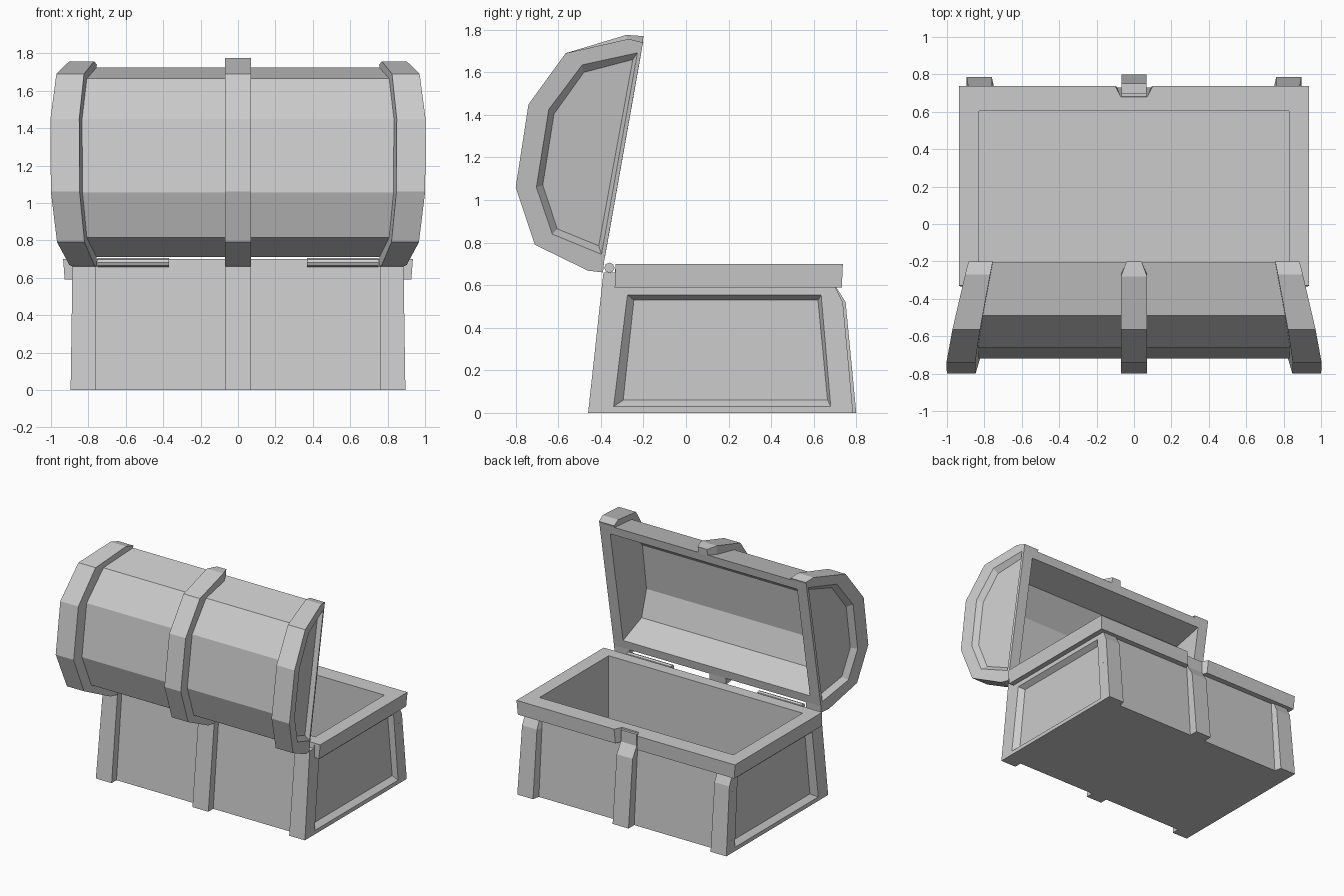
import bpy, bmesh, math

if "Cube" in bpy.data.objects:
    bpy.data.objects.remove(bpy.data.objects["Cube"])

def finish(name, bm):
    bmesh.ops.remove_doubles(bm, verts=bm.verts, dist=0.0005)
    bmesh.ops.recalc_face_normals(bm, faces=bm.faces)
    me = bpy.data.meshes.new(name)
    bm.to_mesh(me)
    bm.free()
    ob = bpy.data.objects.new(name, me)
    bpy.context.collection.objects.link(ob)
    return ob

def mirror_x(ob):
    ob.modifiers.new("mirror", 'MIRROR').use_mirror_merge = False

def bridge(bm, a, b, skip_last=False):
    n = len(a)
    for i in range(n - 1 if skip_last else n):
        j = (i + 1) % n
        bm.faces.new((a[i], a[j], b[j], b[i]))

def loft(name, loops):
    bm = bmesh.new()
    rows = [[bm.verts.new(p) for p in loop] for loop in loops]
    for a, b in zip(rows, rows[1:]):
        bridge(bm, a, b)
    bm.faces.new(rows[0])
    bm.faces.new(rows[-1])
    return finish(name, bm)

def shell(name, outer, recess, panel, cavity, width, depth, cavity_x):
    """Hollow half: YZ profiles whose last-to-first edge is the opening."""
    bm = bmesh.new()
    def row(prof, s, off):
        return [bm.verts.new((s * (width(y, z) - off), y, z)) for y, z in prof]
    outs, ins = [], []
    for s in (-1, 1):
        o, r, p = row(outer, s, 0), row(recess, s, 0), row(panel, s, depth)
        bridge(bm, o, r)
        bridge(bm, r, p)
        bm.faces.new(p)
        c = [bm.verts.new((s * cavity_x, y, z)) for y, z in cavity]
        bm.faces.new(c)
        outs.append(o)
        ins.append(c)
        bm.faces.new((o[0], o[-1], c[-1], c[0]))
    bridge(bm, outs[0], outs[1], True)
    bridge(bm, ins[0], ins[1], True)
    for k in (0, -1):
        bm.faces.new((outs[0][k], outs[1][k], ins[1][k], ins[0][k]))
    return finish(name, bm)

def strap(name, outer, inner, lo, hi, flare=0.0):
    """Band lying on a body profile, between x = lo(y, z) and x = hi(y, z)."""
    return loft(name, [[(lo(*i) - flare, *i), (lo(*o), *o), (hi(*o), *o), (hi(*i), *i)]
                       for o, i in zip(outer, inner)])

# widths: the base is almost straight, the lid widens away from its opening
def base_w(y, z):
    return 0.895 - 0.015 * z

def lid_d(y, z):
    return max(0, ((-0.385 + 0.178 * (z - 0.70)) - y) * 0.985)

def lid_w(y, z):
    return 0.885 + 0.245 * lid_d(y, z)

# base box with recessed end panels
shell("base_box",
      [(0.68, 0.70), (0.73, 0.0), (-0.40, 0.0), (-0.33, 0.70)],
      [(0.635, 0.555), (0.68, 0.03), (-0.34, 0.03), (-0.275, 0.555)],
      [(0.62, 0.53), (0.665, 0.06), (-0.295, 0.06), (-0.245, 0.53)],
      [(0.605, 0.70), (0.605, 0.06), (-0.24, 0.06), (-0.24, 0.70)],
      base_w, 0.04, 0.83)

# rim round three sides, notched at the front middle
path = [((0.935, -0.33), (0.884, -0.33)), ((0.935, 0.737), (0.884, 0.68)),
        ((0.10, 0.737), (0.07, 0.68))]
mirror_x(loft("base_rim", [[(ox - 0.008, oy - 0.005, 0.59), (ox, oy, 0.70),
                            (ix, iy, 0.70), (ix, iy, 0.59)] for (ox, oy), (ix, iy) in path]))

# base straps, front and back, at corners and middle
front_in = [(0.73, 0.0), (0.693, 0.52), (0.687, 0.595)]
back_in = [(-0.40, 0.0), (-0.334, 0.66)]
back_out = [(-0.46, 0.0), (-0.388, 0.66)]
corner_lo = lambda y, z: 0.76
mirror_x(strap("front_corner_strap", [(0.785, 0.0), (0.737, 0.52), (0.70, 0.595)],
               front_in, corner_lo, base_w, 0.012))
mirror_x(strap("back_corner_strap", back_out, back_in, corner_lo, base_w))
mid_lo, mid_hi = (lambda y, z: -0.068), (lambda y, z: 0.068)
strap("front_middle_strap", [(0.80, 0.0), (0.75, 0.52), (0.70, 0.60), (0.70, 0.69)],
      front_in[:2] + [(0.686, 0.60), (0.68, 0.69)], mid_lo, mid_hi)
strap("back_middle_strap", back_out, back_in, mid_lo, mid_hi)

# barrel lid, standing open, with recessed end panels
shell("lid",
      [(-0.205, 1.725), (-0.49, 1.665), (-0.66, 1.45), (-0.72, 1.055), (-0.64, 0.815), (-0.385, 0.71)],
      [(-0.228, 1.692), (-0.488, 1.635), (-0.645, 1.425), (-0.703, 1.06), (-0.628, 0.84), (-0.397, 0.745)],
      [(-0.25, 1.66), (-0.48, 1.60), (-0.62, 1.405), (-0.673, 1.07), (-0.605, 0.865), (-0.41, 0.785)],
      [(-0.216, 1.66), (-0.46, 1.605), (-0.61, 1.42), (-0.66, 1.065), (-0.60, 0.865), (-0.373, 0.775)],
      lid_w, 0.035, 0.80)

# lid bands at the ends and in the middle
lid_in = [(-0.205, 1.725), (-0.27, 1.711), (-0.49, 1.665), (-0.66, 1.45), (-0.72, 1.055),
          (-0.64, 0.815), (-0.44, 0.733), (-0.385, 0.71)]
lid_out = [(-0.565, 1.69), (-0.74, 1.45), (-0.80, 1.06), (-0.71, 0.79), (-0.46, 0.668), (-0.39, 0.66)]
mirror_x(strap("lid_end_band", [(-0.20, 1.74), (-0.27, 1.757)] + lid_out, lid_in,
               lambda y, z: 0.755 + 0.195 * lid_d(y, z), lid_w, 0.0))
tip = lambda y, z: 0.04 if y > -0.21 and z > 1.7 else 0.07
strap("lid_middle_band", [(-0.20, 1.77), (-0.28, 1.776)] + lid_out, lid_in,
      lambda y, z: -tip(y, z), tip)

# hinge barrels
bm = bmesh.new()
bmesh.ops.create_cone(bm, cap_ends=True, segments=8, radius1=0.024, radius2=0.024, depth=0.38)
for v in bm.verts:
    v.co = (v.co.z + 0.56, v.co.x - 0.36, v.co.y + 0.682)
mirror_x(finish("hinge", bm))
